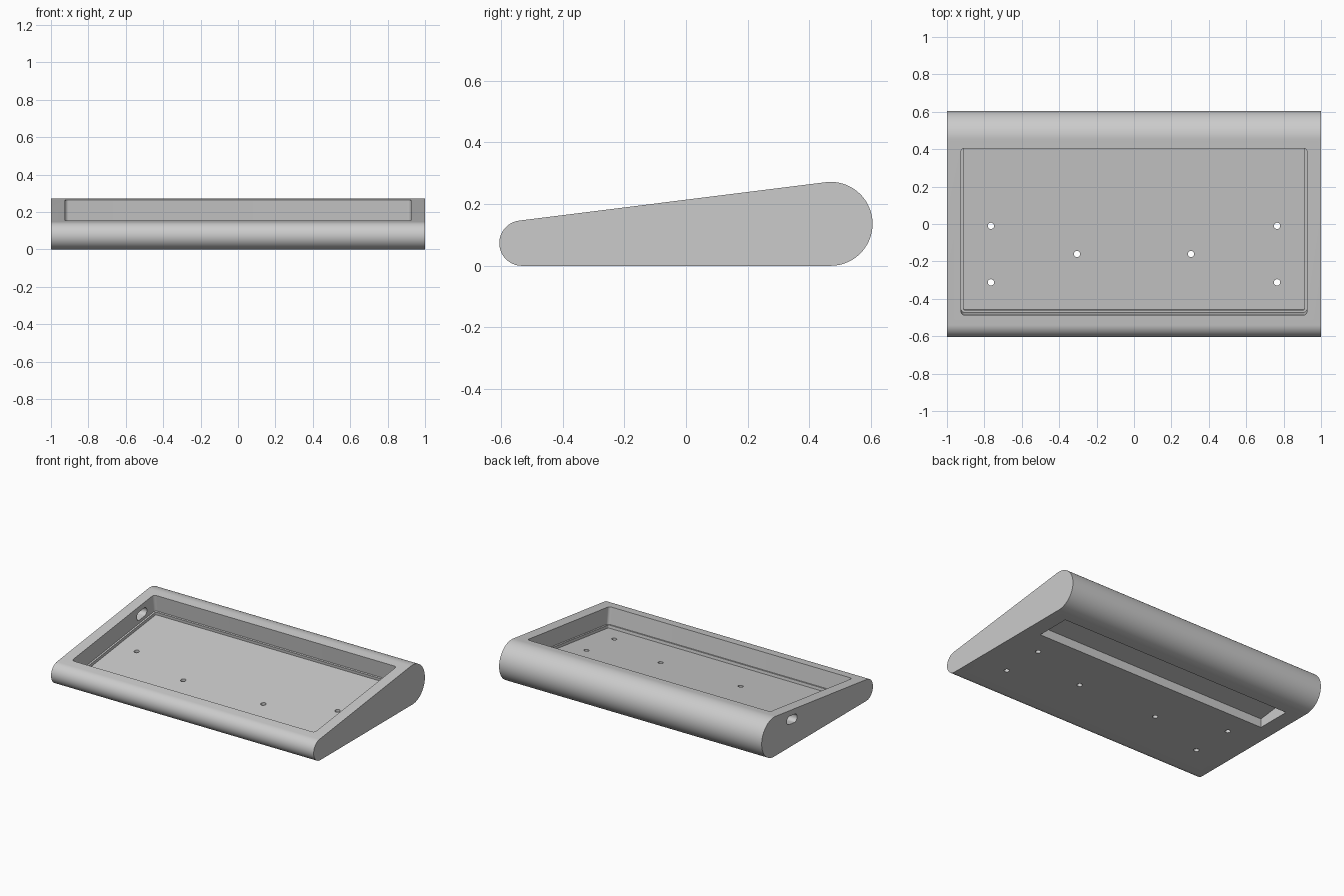
import bpy
import bmesh
from math import sin, cos, tan, pi, radians
from mathutils import Matrix, Vector

cube = bpy.data.objects.get("Cube")
if cube:
    bpy.data.objects.remove(cube, do_unlink=True)

grey = bpy.data.materials.new("light grey plastic")
grey.use_nodes = True
grey.diffuse_color = (0.6, 0.6, 0.6, 1)
grey.node_tree.nodes["Principled BSDF"].inputs["Base Color"].default_value = (0.6, 0.6, 0.6, 1)

SLOPE = radians(7.16)
ALONG_X = Matrix(((0, 0, 1, 0), (1, 0, 0, 0), (0, 1, 0, 0), (0, 0, 0, 1)))


def arc(cx, cy, r, start, end, steps):
    angles = [start + (end - start) * i / steps for i in range(steps + 1)]
    return [(cx + r * cos(t), cy + r * sin(t)) for t in angles]


def rounded_rect(w, h, r, steps=8):
    points = []
    for i, (sx, sy) in enumerate([(1, 1), (-1, 1), (-1, -1), (1, -1)]):
        points += arc(sx * (w / 2 - r), sy * (h / 2 - r), r, i * pi / 2, (i + 1) * pi / 2, steps)
    return points


def prism(name, outline, low, high, matrix):
    """Extrude a flat outline between two heights, then place it."""
    bm = bmesh.new()
    face = bm.faces.new([bm.verts.new((x, y, low)) for x, y in outline])
    top = bmesh.ops.extrude_face_region(bm, geom=[face])["geom"]
    moved = [v for v in top if isinstance(v, bmesh.types.BMVert)]
    bmesh.ops.translate(bm, verts=moved, vec=(0, 0, high - low))
    bmesh.ops.transform(bm, matrix=matrix, verts=bm.verts)
    bmesh.ops.recalc_face_normals(bm, faces=bm.faces)
    mesh = bpy.data.meshes.new(name)
    bm.to_mesh(mesh)
    bm.free()
    mesh.materials.append(grey)
    obj = bpy.data.objects.new(name, mesh)
    bpy.context.collection.objects.link(obj)
    return obj


# Wedge body: two rounded edges joined by tangent lines
outline = arc(-0.532, 0.0735, 0.0735, pi / 2 + SLOPE, 1.5 * pi, 32)
outline += arc(0.469, 0.136, 0.136, -pi / 2, pi / 2 + SLOPE, 48)
body = prism("keyboard_case", outline, -1, 1, ALONG_X)

# Stepped tray, sunk square to the sloping top
tilt = Matrix.Translation((0, -0.041, 0.209)) @ Matrix.Rotation(SLOPE, 4, "X")
cutters = [
    prism("tray_cutter", rounded_rect(1.85, 0.899, 0.02), -0.115, 0.1, tilt),
    prism("floor_cutter", rounded_rect(1.825, 0.874, 0.01), -0.135, -0.1, tilt),
]

# Hollow under the thick rear of the tray
front, back, height = 0.16, 0.40, 0.06
hollow = [(front, -0.05), (back, -0.05), (back, height + (back - front) * tan(SLOPE)), (front, height)]
cutters.append(prism("underside_cutter", hollow, -0.89, 0.89, ALONG_X))

# Cable port in the right-hand wall
port = Matrix.Translation((-1, 0.275, 0.182)) @ Matrix.Rotation(SLOPE, 4, "X") @ ALONG_X
cutters.append(prism("port_cutter", rounded_rect(0.11, 0.056, 0.026), -0.1, 0.12, port))

# Screw holes through the floor
for side in (-1, 1):
    for x, y in [(0.765, -0.01), (0.765, -0.312), (0.305, -0.16)]:
        hole = arc(side * x, y, 0.017, 0, 2 * pi * 23 / 24, 23)
        cutters.append(prism("hole_cutter", hole, -0.1, 0.14, Matrix.Identity(4)))

# Cut everything out of the body
bpy.context.view_layer.objects.active = body
for cutter in cutters:
    cutter.hide_render = True
    mod = body.modifiers.new("cut", "BOOLEAN")
    mod.operation = "DIFFERENCE"
    mod.solver = "EXACT"
    mod.object = cutter
    bpy.ops.object.modifier_apply(modifier=mod.name)
    bpy.data.objects.remove(cutter, do_unlink=True)

bpy.ops.object.select_all(action="DESELECT")
body.select_set(True)
bpy.ops.object.shade_smooth_by_angle(angle=radians(30))
